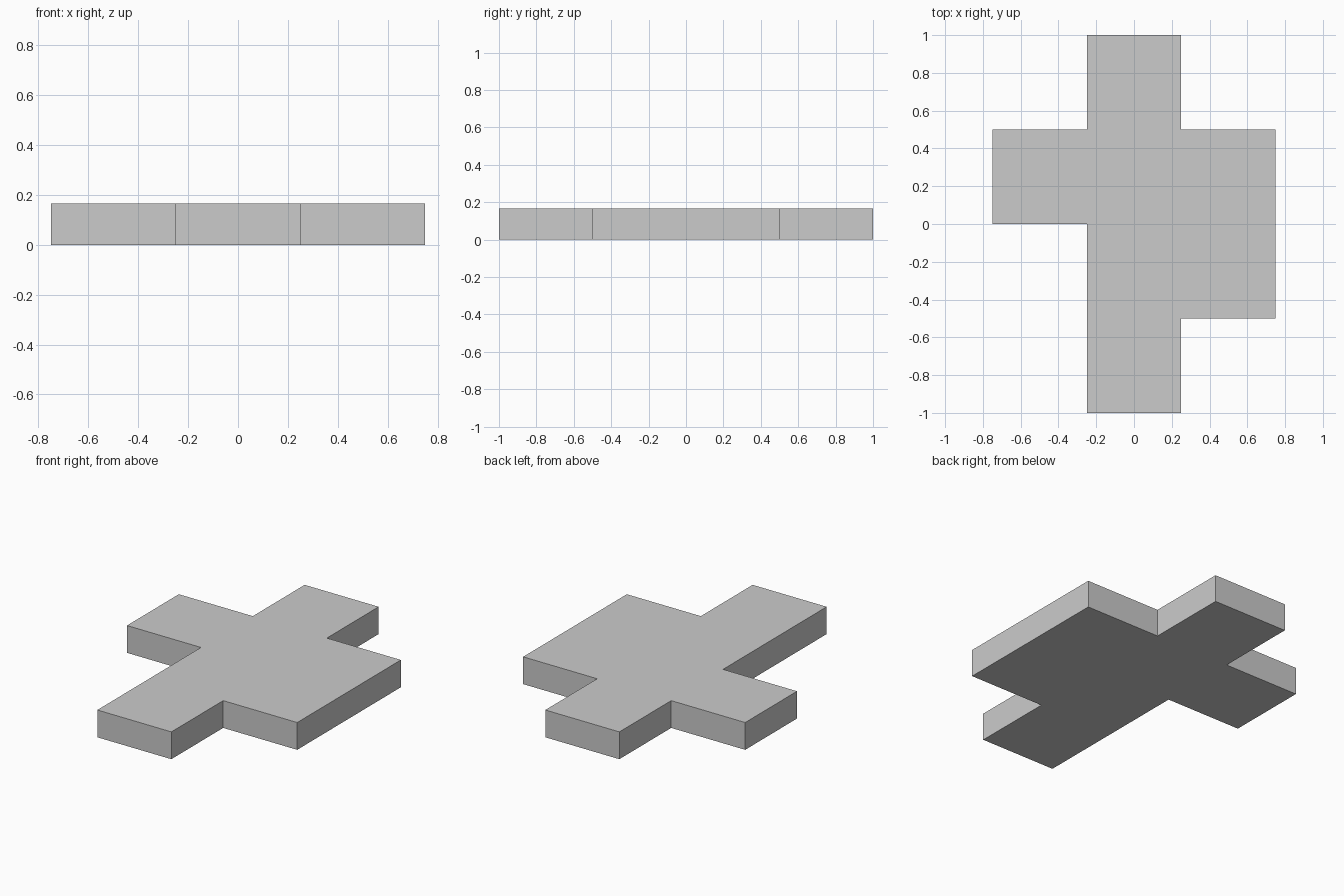
import bpy
import bmesh

if "Cube" in bpy.data.objects:
    bpy.data.objects.remove(bpy.data.objects["Cube"])

HEIGHT = 1 / 6

# Plain light grey
grey = bpy.data.materials.new("light_grey")
grey.diffuse_color = (0.6, 0.6, 0.6, 1)
grey.use_nodes = True
grey.node_tree.nodes["Principled BSDF"].inputs["Base Color"].default_value = grey.diffuse_color

# Plan outline of the slab, counter-clockwise from the front left corner
outline = [
    (-0.25, -1), (0.25, -1), (0.25, -0.5), (0.75, -0.5),
    (0.75, 0.5), (0.25, 0.5), (0.25, 1), (-0.25, 1),
    (-0.25, 0.5), (-0.75, 0.5), (-0.75, 0), (-0.25, 0),
]

# Extrude the outline into a solid slab
bm = bmesh.new()
base = bm.faces.new([bm.verts.new((x, y, 0)) for x, y in outline])
top = bmesh.ops.extrude_face_region(bm, geom=[base], use_keep_orig=True)
top_verts = [g for g in top["geom"] if isinstance(g, bmesh.types.BMVert)]
bmesh.ops.translate(bm, verts=top_verts, vec=(0, 0, HEIGHT))
bmesh.ops.recalc_face_normals(bm, faces=bm.faces)

mesh = bpy.data.meshes.new("stepped_slab")
bm.to_mesh(mesh)
bm.free()
mesh.materials.append(grey)
slab = bpy.data.objects.new("stepped_slab", mesh)
bpy.context.collection.objects.link(slab)
